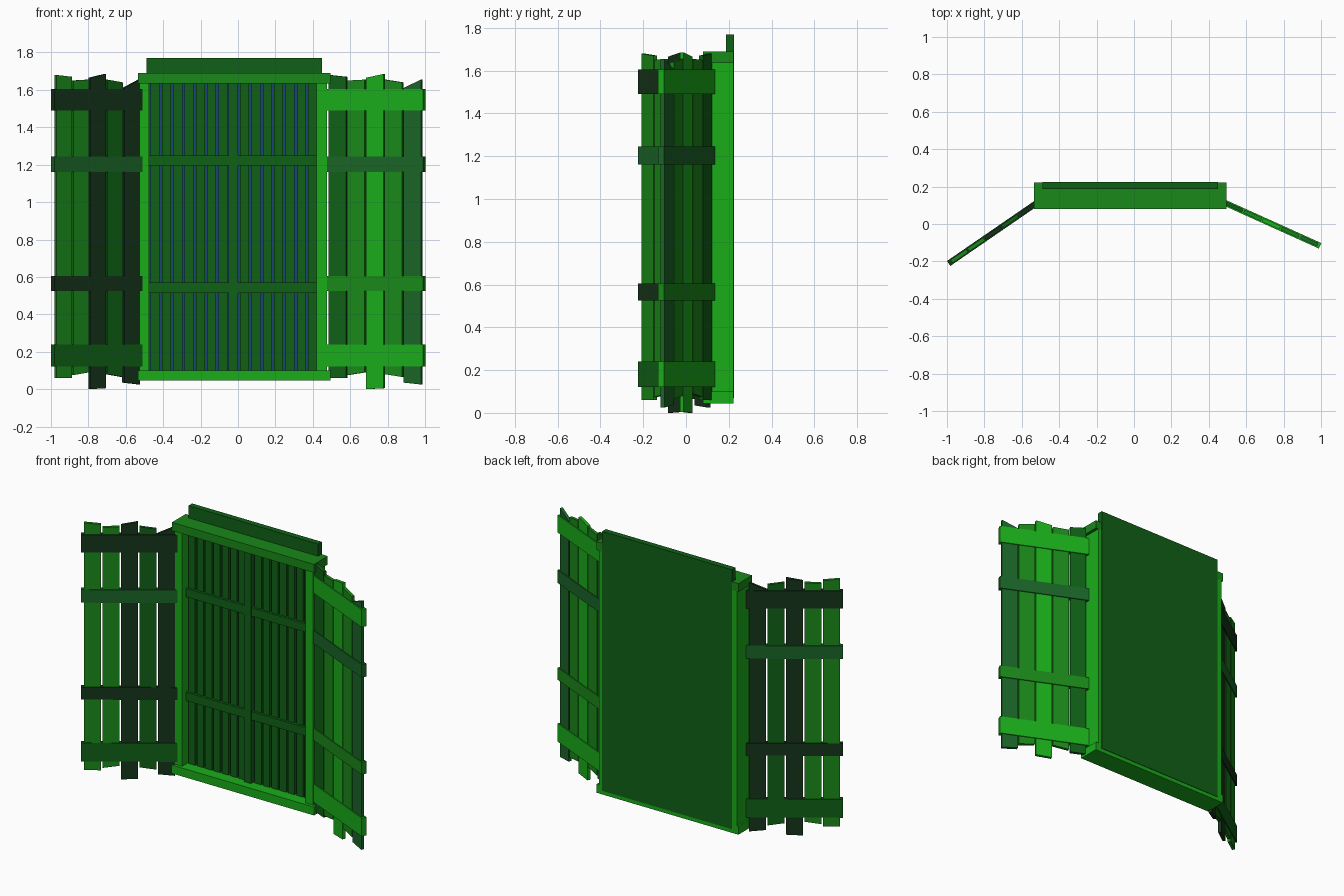
import bpy, bmesh, math
from mathutils import Matrix

if "Cube" in bpy.data.objects:
    bpy.data.objects.remove(bpy.data.objects["Cube"])

def material(name, rgb):
    m = bpy.data.materials.new(name)
    m.diffuse_color = (*rgb, 1)
    m.use_nodes = True
    m.node_tree.nodes["Principled BSDF"].inputs["Base Color"].default_value = m.diffuse_color
    return m

BRIGHT = material("bright_green", (0.01, 0.42, 0.01))
GREEN = material("mid_green", (0.01, 0.25, 0.01))
DEEP = material("deep_green", (0.005, 0.12, 0.008))
DULL = material("dull_green", (0.01, 0.13, 0.02))
DARK = material("dark_green", (0.008, 0.035, 0.01))
BLUE = material("gap_blue", (0.01, 0.06, 0.18))

def prism(name, x, y, bottom, top, mat, matrix=Matrix()):
    """Board whose bottom and top ends may slope from left to right."""
    bm = bmesh.new()
    profile = [(x[0], bottom[0]), (x[1], bottom[1]), (x[1], top[1]), (x[0], top[0])]
    face = bm.faces.new([bm.verts.new((px, y[0], pz)) for px, pz in profile])
    ext = bmesh.ops.extrude_face_region(bm, geom=[face])
    moved = [v for v in ext["geom"] if isinstance(v, bmesh.types.BMVert)]
    bmesh.ops.translate(bm, verts=moved, vec=(0, y[1] - y[0], 0))
    bmesh.ops.recalc_face_normals(bm, faces=bm.faces)
    mesh = bpy.data.meshes.new(name)
    bm.to_mesh(mesh)
    bm.free()
    mesh.materials.append(mat)
    ob = bpy.data.objects.new(name, mesh)
    ob.matrix_world = matrix
    bpy.context.collection.objects.link(ob)
    return ob

def box(name, x, y, z, mat, matrix=Matrix()):
    return prism(name, x, y, (z[0], z[0]), (z[1], z[1]), mat, matrix)

# Window frame
box("left_jamb", (-0.525, -0.475), (0.10, 0.222), (0.10, 1.635), BRIGHT)
box("right_jamb", (0.42, 0.475), (0.10, 0.222), (0.10, 1.635), BRIGHT)
box("sill", (-0.535, 0.495), (0.08, 0.222), (0.045, 0.10), BRIGHT)
box("head", (-0.535, 0.495), (0.08, 0.222), (1.635, 1.69), GREEN)

# Back panel rising above the head
box("back_panel", (-0.49, 0.45), (0.187, 0.225), (0.07, 1.77), DEEP)
box("gap_backing", (-0.475, 0.42), (0.184, 0.187), (0.10, 1.635), BLUE)

# Vertical slats in both halves of the opening
for start in (-0.467, 0.012):
    for i in range(7):
        x = start + i * 0.0605
        box("window_slat", (x, x + 0.048), (0.155, 0.185), (0.10, 1.635), DEEP)

# Mullion and cross bars
box("mullion", (-0.05, 0.0), (0.135, 0.185), (0.10, 1.635), DEEP)
for z in ((0.515, 0.57), (1.195, 1.25)):
    box("cross_bar", (-0.475, 0.42), (0.14, 0.185), z, DEEP)

# Open plank shutters: plank ends (bottom left/right, top left/right)
ends = [((0.06, 0.06), (1.68, 1.67)),
        ((0.075, 0.09), (1.65, 1.655)),
        ((0.0, 0.005), (1.665, 1.685)),
        ((0.08, 0.065), (1.655, 1.64)),
        ((0.035, 0.025), (1.61, 1.655))]
bars = [(0.12, 0.24), (0.525, 0.605), (1.16, 1.245), (1.49, 1.605)]

def shutter(side, origin, angle, plank_mats, bar_mats):
    m = Matrix.Translation(origin) @ Matrix.Rotation(math.radians(angle), 4, 'Z')
    for i, ((bottom, top), mat) in enumerate(zip(ends, plank_mats)):
        x = 0.018 + i * 0.11
        prism(side + "_shutter_plank", (x, x + 0.102), (-0.010, 0.010), bottom, top, mat, m)
    for z, mat in zip(bars, bar_mats):
        box(side + "_shutter_bar", (0, 0.575), (-0.016, 0.016), z, mat, m)

shutter("left", (-0.991, -0.211, 0), 34.5,
        [GREEN, GREEN, DARK, DEEP, DARK], [DEEP, DARK, DULL, DARK])
shutter("right", (0.471, 0.120, 0), -24.3,
        [DEEP, GREEN, BRIGHT, GREEN, DULL], [BRIGHT, GREEN, DULL, BRIGHT])
